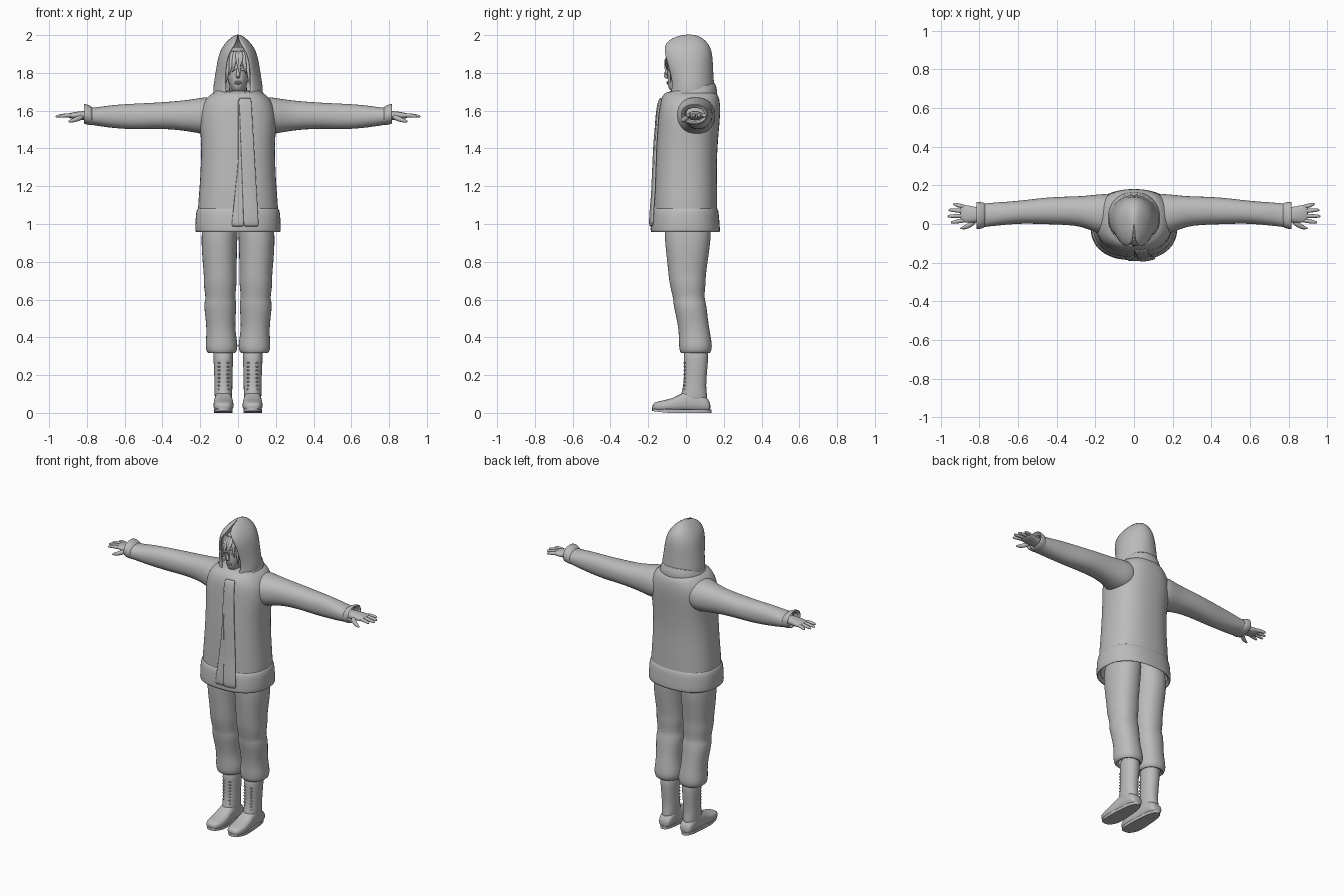
import bpy, bmesh, math
from mathutils import Vector

if "Cube" in bpy.data.objects:
    bpy.data.objects.remove(bpy.data.objects["Cube"])

GREY = (0.5, 0.5, 0.5, 1)
cloth = bpy.data.materials.new("plain grey")
cloth.use_nodes = True
cloth.diffuse_color = GREY
cloth.node_tree.nodes["Principled BSDF"].inputs["Base Color"].default_value = GREY


def finish(name, bm, side=1, smooth=1, thick=0):
    """Mirror if needed, turn the mesh into a smooth shaded object."""
    for v in bm.verts:
        v.co.x *= side
    bmesh.ops.recalc_face_normals(bm, faces=bm.faces)
    mesh = bpy.data.meshes.new(name)
    bm.to_mesh(mesh)
    bm.free()
    mesh.materials.append(cloth)
    for f in mesh.polygons:
        f.use_smooth = True
    mesh.set_sharp_from_angle(angle=math.radians(50))
    ob = bpy.data.objects.new(name, mesh)
    bpy.context.collection.objects.link(ob)
    if thick:
        mod = ob.modifiers.new("thickness", "SOLIDIFY")
        mod.thickness, mod.offset = thick, 0
    if smooth:
        ob.modifiers.new("rounding", "SUBSURF").levels = smooth
        ob.modifiers["rounding"].render_levels = smooth
    return ob


def skin(bm, rings, closed=True, caps=(True, True)):
    """Join rows of points with quads and cap the ends."""
    rows = [[bm.verts.new(p) for p in r] for r in rings]
    n = len(rows[0])
    for lo, hi in zip(rows, rows[1:]):
        for i in range(n if closed else n - 1):
            j = (i + 1) % n
            bm.faces.new((lo[i], lo[j], hi[j], hi[i]))
    for end, use in zip((rows[0], rows[-1]), caps):
        if use:
            bm.faces.new(end)


def loft(name, axis, rows, side=1, seg=24, power=2.2, caps=(True, True), smooth=1, lean=0):
    """Rows are (position, low a, high a, low b, high b) along an axis."""
    rings = []
    for t, a0, a1, b0, b1 in rows:
        ring = []
        for k in range(seg):
            w = math.tau * k / seg
            c, s = math.cos(w), math.sin(w)
            a = (a0 + a1) / 2 + (a1 - a0) / 2 * math.copysign(abs(c) ** (2 / power), c)
            b = (b0 + b1) / 2 + (b1 - b0) / 2 * math.copysign(abs(s) ** (2 / power), s)
            ring.append({"x": (t, a, b), "y": (a, t, b), "z": (a, b, t + lean * b)}[axis])
        rings.append(ring)
    bm = bmesh.new()
    skin(bm, rings, True, caps)
    return finish(name, bm, side, smooth)


def ball(name, centre, size, side=1):
    bm = bmesh.new()
    bmesh.ops.create_uvsphere(bm, u_segments=24, v_segments=16, radius=1)
    for v in bm.verts:
        v.co = Vector(a * b for a, b in zip(v.co, size)) + Vector(centre)
    return finish(name, bm, side, 0)


def strand(name, points, radii, side=1, flat=1, seg=8):
    """Tapered tube through points."""
    pts = [Vector(p) for p in points]
    rings = []
    for i, p in enumerate(pts):
        d = (pts[min(i + 1, len(pts) - 1)] - pts[max(i - 1, 0)]).normalized()
        u = d.cross(Vector((0, 1, 0))).normalized()
        v = d.cross(u)
        rings.append([p + radii[i] * (u * math.cos(math.tau * k / seg)
                      + v * flat * math.sin(math.tau * k / seg)) for k in range(seg)])
    bm = bmesh.new()
    skin(bm, rings)
    return finish(name, bm, side, 1)


# Jacket body: (height, half width, front, back)
BODY = [(0.98, .212, -.172, .168), (1.08, .215, -.174, .166), (1.2, .203, -.17, .166),
        (1.3, .198, -.165, .162), (1.42, .194, -.16, .168), (1.5, .202, -.152, .175),
        (1.58, .203, -.147, .182), (1.64, .188, -.14, .182), (1.68, .155, -.125, .172),
        (1.71, .115, -.1, .155)]
loft("jacket_body", "z", [(z, -w, w, f, b) for z, w, f, b in BODY], seg=32, power=2.4,
     caps=(False, True))
loft("jacket_hem", "z", [(.975, -.205, .205, -.165, .16), (.953, -.222, .222, -.185, .178),
     (.96, -.228, .228, -.189, .182), (1.02, -.226, .226, -.186, .177),
     (1.075, -.222, .222, -.181, .173), (1.085, -.21, .21, -.17, .162)],
     seg=32, power=2.4, caps=(False, False))


def front_at(x, z):
    """Front surface of the jacket body."""
    i = max(k for k in range(len(BODY) - 1) if BODY[k][0] <= z)
    lo, hi = BODY[i], BODY[i + 1]
    m = (z - lo[0]) / (hi[0] - lo[0])
    w, f, b = (p + (q - p) * m for p, q in zip(lo[1:], hi[1:]))
    return (f + b) / 2 - (b - f) / 2 * (1 - abs(x / w) ** 2.4) ** (1 / 2.4)


def panel(name, left, right, low, high, gap):
    """Overlapping cloth panel that follows the jacket front."""
    rings = []
    for r in range(13):
        m = r / 12
        z = low + (high - low) * m
        drop = gap + .012 * max(0, 1 - 4 * m)
        xs = [left(m) + (right(m) - left(m)) * c / 8 for c in range(9)]
        rings.append([(x, front_at(x, z) - drop, z) for x in xs])
    bm = bmesh.new()
    skin(bm, rings, False, (False, False))
    finish(name, bm, thick=.012)


panel("front_flap", lambda m: .03 - .025 * m, lambda m: .11 - .04 * m, .985, 1.67, .008)
panel("under_flap", lambda m: -.035 + .035 * min(1, 2 * m), lambda m: .03, .985, 1.66, .003)

# Collar and hood
loft("collar", "z", [(1.64, -.12, .12, -.12, .15), (1.645, -.145, .145, -.142, .168),
     (1.68, -.138, .138, -.136, .165), (1.715, -.124, .124, -.118, .155),
     (1.72, -.11, .11, -.1, .145), (1.68, -.1, .1, -.09, .135)],
     seg=32, caps=(False, False), lean=.2)
bm = bmesh.new()
rings = []
HOOD = [(1.66, .122, -.09, .148, .05), (1.72, .127, -.068, .145, .068),
        (1.78, .115, -.075, .138, .067), (1.86, .104, -.1, .136, .06),
        (1.915, .089, -.115, .13, .042), (1.95, .066, -.11, .115, .015),
        (1.98, .037, -.075, .085, .004), (1.997, .008, -.01, .04, .001)]
for z, w, f, b, gap in HOOD:
    stop = math.pi - math.asin(gap / w)
    ring = []
    for k in range(29):
        t = stop * (k / 14 - 1)
        c = math.cos(t)
        depth = (b - .02) if c > 0 else (.02 - f) / abs(math.cos(stop))
        ring.append((w * math.sin(t), .02 + depth * c, z))
    rings.append(ring)
skin(bm, rings, False, (False, True))
finish("hood", bm, thick=.014)

# Head, face and fringe
loft("head", "z", [(1.69, -.03, .03, -.06, .05), (1.708, -.03, .03, -.088, .06),
     (1.73, -.045, .045, -.097, .07), (1.78, -.06, .06, -.098, .09),
     (1.83, -.066, .066, -.098, .1), (1.88, -.065, .065, -.092, .1),
     (1.92, -.05, .05, -.075, .08), (1.94, -.02, .02, -.03, .04)])
loft("neck", "z", [(1.6, -.05, .05, -.05, .06), (1.73, -.046, .046, -.045, .06)], smooth=0)
strand("nose", [(0, -.09, 1.835), (0, -.106, 1.8), (0, -.112, 1.782), (0, -.095, 1.772)],
       [.006, .01, .013, .008])
for label, z in (("upper_lip", 1.752), ("lower_lip", 1.744)):
    ball(label, (0, -.097, z), (.02, .007, .005))
for side, label in ((1, "left"), (-1, "right")):
    ball(label + "_eye", (.026, -.091, 1.818), (.013, .009, .007), side)
    strand(label + "_brow", [(.01, -.1, 1.838), (.028, -.097, 1.843), (.046, -.085, 1.838)],
           [.003, .005, .002], side)
for i, (x, tip, low) in enumerate([(-.05, -.062, 1.74), (-.034, -.046, 1.785), (-.018, -.03, 1.8),
                                  (-.002, .012, 1.79), (.016, .006, 1.825), (.03, .042, 1.79),
                                  (.048, .06, 1.735)]):
    edge = -.108 + 8 * tip * tip
    strand(f"fringe_{i + 1}", [(x * .7, -.07, 1.92), (x, edge, 1.88),
           ((x + tip) / 2, edge - .006, (1.88 + low) / 2), (tip, edge, low)],
           [.012, .014, .01, .001], flat=.4)

for side, label in ((1, "left"), (-1, "right")):
    # Sleeve with cuff
    loft(label + "_sleeve", "x", [(.08, -.04, .15, 1.5, 1.66), (.15, -.06, .158, 1.47, 1.675),
         (.2, -.045, .152, 1.478, 1.668), (.27, -.012, .144, 1.492, 1.656),
         (.36, -.004, .142, 1.502, 1.648), (.45, -.002, .138, 1.503, 1.642),
         (.54, .002, .127, 1.5, 1.638), (.62, .0, .118, 1.504, 1.634),
         (.7, -.008, .113, 1.512, 1.626), (.76, -.014, .108, 1.522, 1.616),
         (.785, -.018, .106, 1.526, 1.618)], side, caps=(True, False))
    loft(label + "_cuff", "x", [(.77, -.01, .105, 1.525, 1.615), (.775, -.022, .111, 1.522, 1.624),
         (.81, -.028, .116, 1.528, 1.638), (.82, -.024, .112, 1.532, 1.634),
         (.8, -.01, .098, 1.545, 1.615)], side, caps=(False, False))
    # Hand
    loft(label + "_palm", "x", [(.75, .01, .085, 1.545, 1.6), (.82, .008, .086, 1.55, 1.598),
         (.86, .005, .098, 1.554, 1.594), (.888, .01, .099, 1.558, 1.588),
         (.9, .018, .095, 1.564, 1.584)], side)
    for finger, y, tip in (("index", .02, .948), ("middle", .043, .966),
                           ("ring", .066, .96), ("little", .088, .936)):
        spread = (y - .05) * .2
        strand(f"{label}_{finger}_finger", [(.87, y, 1.575), (.91, y + spread, 1.576),
               (tip - .008, y + spread * 2, 1.57), (tip, y + spread * 2, 1.568)],
               [.013, .012, .009, .004], side)
    strand(label + "_thumb", [(.82, .02, 1.57), (.85, -.008, 1.556), (.88, -.02, 1.546),
           (.9, -.022, 1.542)], [.016, .015, .011, .004], side)

    # Trouser leg with knee folds and gathered cuff
    loft(label + "_trouser_leg", "z", [(1.08, -.01, .17, -.1, .12), (.98, .0, .192, -.115, .135),
         (.9, .004, .195, -.112, .13), (.8, .006, .188, -.1, .115), (.72, .008, .18, -.092, .104),
         (.69, .006, .184, -.088, .106), (.63, .013, .175, -.075, .098),
         (.6, .014, .172, -.067, .1), (.575, .006, .182, -.068, .108),
         (.5, .014, .172, -.05, .116), (.43, .014, .166, -.038, .126),
         (.37, .002, .172, -.038, .138), (.335, .002, .172, -.036, .138),
         (.31, .016, .158, -.028, .126), (.325, .03, .14, -.012, .11)], side, caps=(True, False))

    # Boot shaft, foot, sole and laces
    loft(label + "_boot_shaft", "z", [(.36, .024, .132, -.012, .12), (.28, .026, .13, -.012, .118),
         (.2, .029, .126, -.011, .11), (.14, .03, .124, -.014, .106),
         (.09, .03, .124, -.03, .112), (.04, .032, .122, -.04, .12)], side)
    loft(label + "_boot_foot", "y", [(-.178, .055, .1, .022, .045), (-.165, .035, .12, .01, .058),
         (-.12, .023, .131, .006, .066), (-.07, .023, .13, .006, .078),
         (-.03, .027, .127, .006, .1), (.01, .03, .124, .006, .12), (.07, .03, .122, .006, .11),
         (.115, .034, .118, .006, .08), (.13, .05, .104, .012, .05)], side, power=2.6)
    bm = bmesh.new()
    outline = []
    for k in range(32):
        w = math.tau * k / 32
        y = -.023 + .157 * math.sin(w)
        half = .046 - .07 * y if y < 0 else .046
        outline.append((.077 + half * math.copysign(abs(math.cos(w)) ** .7, math.cos(w)), y))
    skin(bm, [[(x, y, z + .01 * max(0, -y - .1) / .08) for x, y in outline] for z in (0, .018)])
    finish(label + "_boot_sole", bm, side, 0)
    for i in range(8):
        z = .125 + .02 * i
        for x, foot in ((.054, "inner"), (.1, "outer")):
            ball(f"{label}_{foot}_lace_{i + 1}", (x, -.007, z), (.008, .007, .0045), side)
